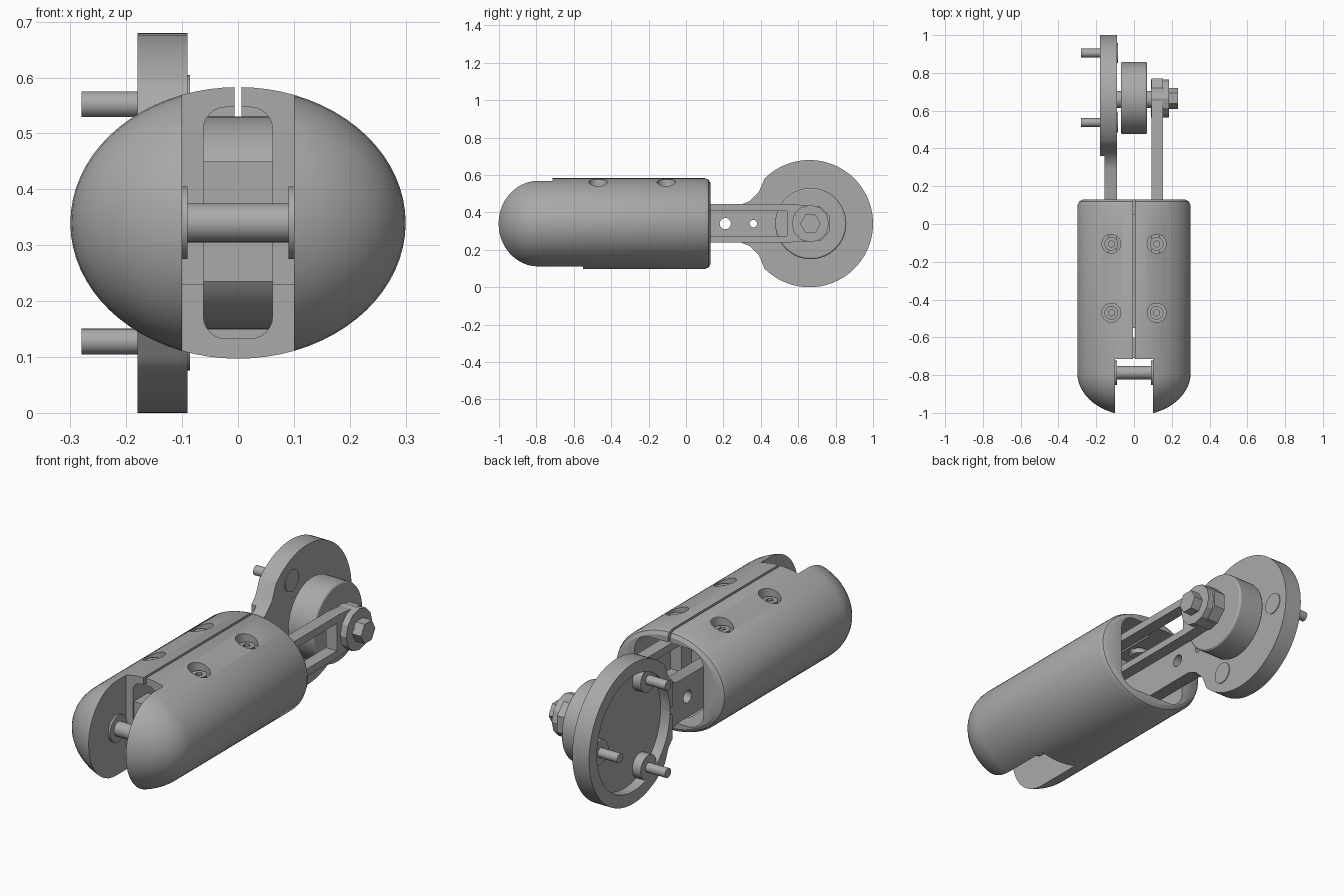
import bpy, bmesh, math
from mathutils import Matrix

if "Cube" in bpy.data.objects:
    bpy.data.objects.remove(bpy.data.objects["Cube"], do_unlink=True)

grey = bpy.data.materials.new("plain grey")
grey.use_nodes = True
grey.diffuse_color = (0.4, 0.4, 0.4, 1)
grey.node_tree.nodes["Principled BSDF"].inputs["Base Color"].default_value = (0.4, 0.4, 0.4, 1)

CZ = 0.34      # height of the main axis
HUB = 0.66     # y of the wheel axis


def finish(name, bm):
    bmesh.ops.recalc_face_normals(bm, faces=bm.faces)
    mesh = bpy.data.meshes.new(name)
    bm.to_mesh(mesh)
    bm.free()
    mesh.materials.append(grey)
    ob = bpy.data.objects.new(name, mesh)
    bpy.context.collection.objects.link(ob)
    return ob


def box(name, x0, x1, y0, y1, z0, z1):
    bm = bmesh.new()
    bmesh.ops.create_cube(bm, size=1)
    bmesh.ops.scale(bm, vec=(x1 - x0, y1 - y0, z1 - z0), verts=bm.verts)
    bmesh.ops.translate(bm, vec=((x0 + x1) / 2, (y0 + y1) / 2, (z0 + z1) / 2), verts=bm.verts)
    return finish(name, bm)


def rod(name, a, b, r, axis, centre, sides=48):
    """Cylinder from a to b along axis X or Z; centre gives the other two coordinates."""
    bm = bmesh.new()
    bmesh.ops.create_cone(bm, cap_ends=True, segments=sides, radius1=r, radius2=r, depth=b - a)
    mid = (a + b) / 2
    if axis == "X":
        bmesh.ops.rotate(bm, matrix=Matrix.Rotation(math.pi / 2, 3, "Y"), verts=bm.verts)
        pos = (mid, *centre)
    else:
        pos = (*centre, mid)
    bmesh.ops.translate(bm, vec=pos, verts=bm.verts)
    return finish(name, bm)


def slab(name, axis, pts, a, b):
    """Extrude an outline: (y, z) along X, or (x, z) along Y."""
    place = (lambda p, t: (t, p[0], p[1])) if axis == "X" else (lambda p, t: (p[0], t, p[1]))
    bm = bmesh.new()
    face = bm.faces.new([bm.verts.new(place(p, a)) for p in pts])
    ext = bmesh.ops.extrude_face_region(bm, geom=[face])["geom"]
    move = (b - a, 0, 0) if axis == "X" else (0, b - a, 0)
    bmesh.ops.translate(bm, vec=move, verts=[v for v in ext if isinstance(v, bmesh.types.BMVert)])
    return finish(name, bm)


def rounded(w, h, r, n=6):
    """Rounded rectangle outline centred on the main axis."""
    pts = []
    for q, (sx, sz) in enumerate([(1, 1), (-1, 1), (-1, -1), (1, -1)]):
        for i in range(n + 1):
            t = math.pi / 2 * (q + i / n)
            pts.append((sx * (w - r) + r * math.cos(t), CZ + sz * (h - r) + r * math.sin(t)))
    return pts


def combine(target, others, operation="DIFFERENCE"):
    for other in others:
        other.hide_render = True
        mod = target.modifiers.new("cut", "BOOLEAN")
        mod.operation, mod.solver, mod.object = operation, "EXACT", other
        bpy.context.view_layer.objects.active = target
        bpy.ops.object.modifier_apply(modifier=mod.name)
        bpy.data.objects.remove(other, do_unlink=True)


# Oval body with a domed nose
profile = [(-0.79 - 0.225 * math.cos(t), 0.3 * math.sin(t))
           for t in [math.pi / 2 * i / 12 for i in range(1, 13)]]
profile += [(0.1, 0.3), (0.12, 0.29), (0.13, 0.27)]
bm = bmesh.new()
N = 72
rings = [[bm.verts.new((r * math.cos(k * math.tau / N), y, CZ + 0.81 * r * math.sin(k * math.tau / N)))
          for k in range(N)] for y, r in profile]
for lo, hi in zip(rings, rings[1:]):
    for k in range(N):
        bm.faces.new((lo[k], lo[(k + 1) % N], hi[(k + 1) % N], hi[k]))
bm.faces.new(rings[0])
bm.faces.new(rings[-1])
body = finish("body_shell", bm)

screws = [(x, y) for x in (-0.12, 0.12) for y in (-0.105, -0.47)]
combine(body, [
    box("nose_slot", -0.1, 0.1, -1.1, -0.715, -0.1, 0.8),
    box("lower_slot", -0.1, 0.1, -0.9, -0.55, -0.1, 0.23),
    slab("tunnel", "Y", rounded(0.062, 0.207, 0.04), -0.8, 0.05),
    slab("rear_pocket", "Y", rounded(0.185, 0.19, 0.08), -0.2, 0.2),
    box("top_slit", -0.006, 0.006, -0.8, 0.2, 0.5, 0.7),
] + [rod("screw_pocket", 0.525, 0.7, 0.05, "Z", s) for s in screws])
for s in screws:
    screw = rod("body_screw", 0.515, 0.54, 0.036, "Z", s, 24)
    combine(screw, [rod("socket", 0.53, 0.6, 0.018, "Z", s, 6)])

# Nose axle, bearings and cross block
rod("nose_axle", -0.12, 0.12, 0.035, "X", (-0.787, CZ), 24)
for side in (-1, 1):
    a, b = sorted((side * 0.09, side * 0.11))
    rod("axle_bearing", a, b, 0.065, "X", (-0.787, CZ))
box("cross_block", -0.09, 0.09, -0.71, -0.6, 0.235, 0.45)

# Wheel plate with a flared neck
R = 0.34
half = [(-0.18, 0.1), (0.29, 0.1), (0.34, 0.12), (0.39, 0.17)]
arc = [(HUB + R * math.cos(t), CZ + R * math.sin(t))
       for t in [math.radians(135 - 270 * i / 60) for i in range(61)]]
outline = [(y, CZ + h) for y, h in half] + arc + [(y, CZ - h) for y, h in reversed(half)]
plate = slab("wheel_plate", "X", outline, -0.18, -0.09)
combine(plate, [
    box("neck_thinning", -0.3, -0.155, -0.3, 0.36, 0, 0.7),
    rod("dish", -0.3, -0.13, 0.28, "X", (HUB, CZ), 64),
    rod("hole", -0.3, 0, 0.03, "X", (0.21, CZ), 20),
    rod("hole", -0.3, 0, 0.02, "X", (0.36, CZ), 20),
])

# Three drive pins with bosses and heads
for i in range(3):
    t = math.tau * i / 3
    at = (HUB + 0.245 * math.cos(t), CZ + 0.245 * math.sin(t))
    rod("pin_boss", -0.175, -0.12, 0.06, "X", at, 32)
    rod("drive_pin", -0.28, -0.1, 0.023, "X", at, 20)
    rod("pin_head", -0.1, -0.086, 0.052, "X", at, 32)

# Roller wheel and its shaft
roller = rod("roller_wheel", -0.07, 0.07, 0.19, "X", (HUB + 0.007, CZ), 64)
bevel = roller.modifiers.new("edge", "BEVEL")
bevel.width, bevel.segments, bevel.limit_method = 0.008, 2, "ANGLE"
rod("wheel_shaft", -0.12, 0.19, 0.045, "X", (HUB, CZ), 32)

# Open frame arm with hub and hex bolt
arm = slab("frame_arm", "X", [(-0.18, 0.24), (0.56, 0.24), (0.72, 0.25), (0.77, 0.3),
                              (0.77, 0.38), (0.72, 0.43), (0.56, 0.445), (-0.18, 0.445)], 0.093, 0.153)
combine(arm, [box("window", 0, 0.3, -0.1, 0.54, 0.275, 0.408)])
rod("arm_hub", 0.09, 0.185, 0.1, "X", (HUB + 0.005, CZ), 12)
rod("hex_bolt", 0.17, 0.233, 0.055, "X", (HUB + 0.005, CZ), 6)

# Smooth round surfaces, keep edges crisp
bpy.ops.object.select_all(action="DESELECT")
for ob in bpy.context.scene.objects:
    if ob.type == "MESH":
        ob.select_set(True)
        bpy.context.view_layer.objects.active = ob
bpy.ops.object.shade_smooth_by_angle(angle=math.radians(28))
